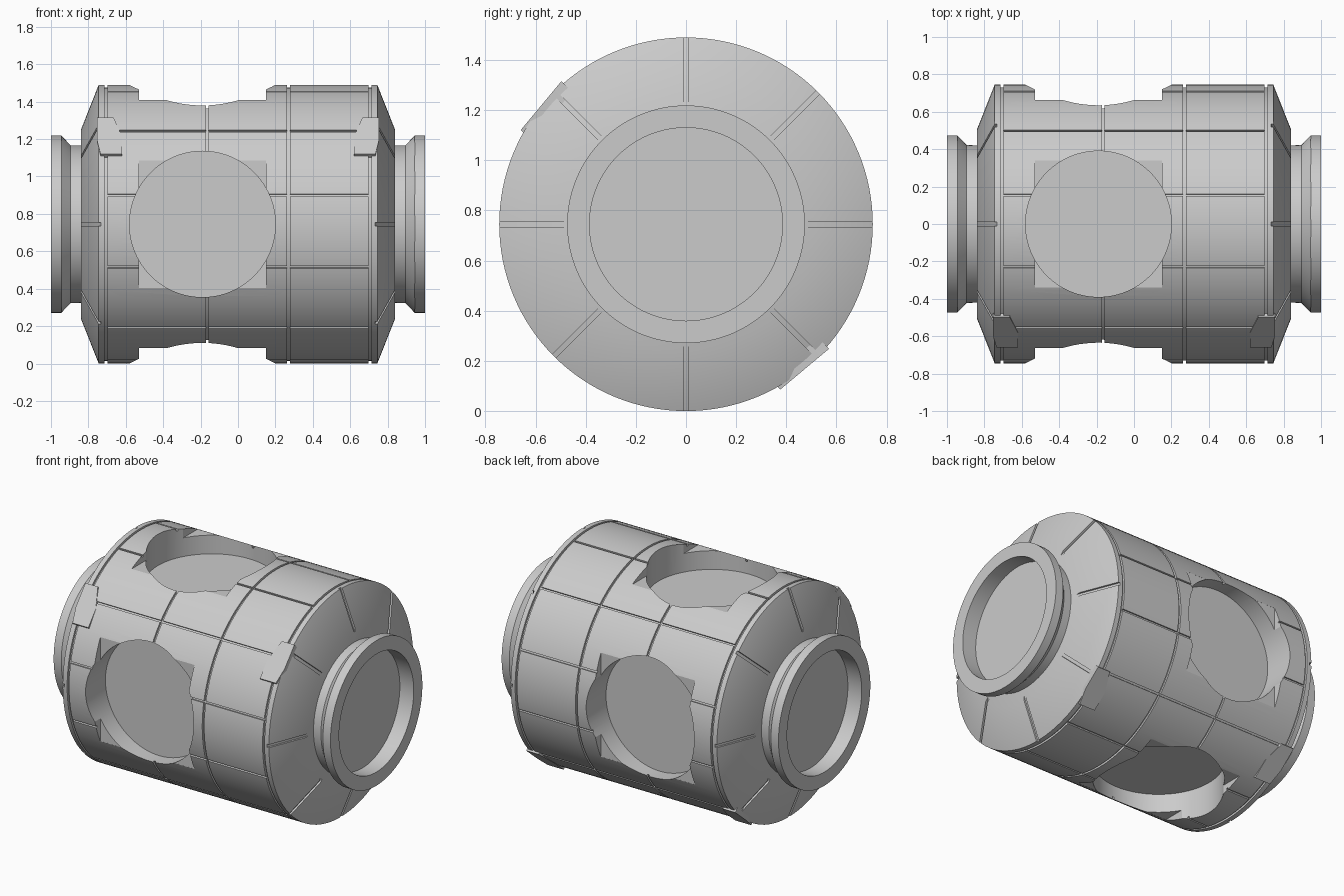
import bpy, bmesh, math
from mathutils import Matrix, Vector

if "Cube" in bpy.data.objects:
    bpy.data.objects.remove(bpy.data.objects["Cube"])

AXIS_Z = 0.745      # height of the module's long axis
RADIUS = 0.745
PORT_X = -0.19
LIFT = Matrix.Translation((0, 0, AXIS_Z))

grey = bpy.data.materials.new("hull_grey")
grey.use_nodes = True
grey.diffuse_color = (0.6, 0.6, 0.6, 1)
grey.node_tree.nodes["Principled BSDF"].inputs["Base Color"].default_value = (0.6, 0.6, 0.6, 1)


def finish(bm, name):
    """Turn a bmesh built around the x axis into a named object."""
    bmesh.ops.recalc_face_normals(bm, faces=bm.faces)
    bm.transform(LIFT)
    mesh = bpy.data.meshes.new(name)
    bm.to_mesh(mesh)
    bm.free()
    mesh.materials.append(grey)
    obj = bpy.data.objects.new(name, mesh)
    bpy.context.collection.objects.link(obj)
    return obj


def lathe(name, profile, steps=128):
    """Revolve (x, radius) points around the x axis."""
    bm = bmesh.new()
    verts = [bm.verts.new((x, 0, r)) for x, r in profile]
    edges = [bm.edges.new(pair) for pair in zip(verts, verts[1:])]
    bmesh.ops.spin(bm, geom=verts + edges, cent=(0, 0, 0), axis=(1, 0, 0),
                   angle=math.tau, steps=steps, use_duplicate=False)
    bmesh.ops.remove_doubles(bm, verts=bm.verts, dist=0.0005)
    return finish(bm, name)


def add_box(bm, low, high, matrix):
    low, high = Vector(low), Vector(high)
    place = Matrix.Translation((low + high) / 2) @ Matrix.Diagonal((*(high - low), 1))
    bmesh.ops.create_cube(bm, size=1, matrix=matrix @ place)


def turn(degrees):
    return Matrix.Rotation(math.radians(degrees), 4, 'X')


# Hull: grooved cylinder with a cone at each end
hull_profile = [(-0.84, 0), (-0.84, 0.505), (-0.745, RADIUS)]
for x in (-0.706, -0.165, 0.27, 0.706):
    w, d = 0.007, RADIUS - 0.014
    hull_profile += [(x - w, RADIUS), (x - w, d), (x + w, d), (x + w, RADIUS)]
hull_profile += [(0.745, RADIUS), (0.84, 0.505), (0.84, 0)]
hull = lathe("pressure_hull", hull_profile)

# Cutters: four round ports and their square pockets
ports, pockets = bmesh.new(), bmesh.new()
for k in range(4):
    spot = turn(90 * k)
    bmesh.ops.create_cone(ports, cap_ends=True, segments=96, radius1=0.39, radius2=0.39,
                          depth=0.5, matrix=spot @ Matrix.Translation((PORT_X, 0, 0.79)))
    add_box(pockets, (PORT_X - 0.34, -0.34, 0.662), (PORT_X + 0.34, 0.34, 1), spot)

# Cutters: seams along the barrel and down the cones
seams, cone_seams = bmesh.new(), bmesh.new()
for k in range(12):
    add_box(seams, (-0.7, -0.006, RADIUS - 0.012), (0.7, 0.006, 0.8), turn(30 * k + 18))
slope = math.atan2(0.24, 0.095)
for k in range(8):
    for side in (-1, 1):
        tilt = (turn(45 * k) @ Matrix.Translation((0.7925 * side, 0, 0.625))
                @ Matrix.Rotation(slope * side, 4, 'Y'))
        add_box(cone_seams, (-0.16, -0.01, -0.012), (0.16, 0.01, 0.04), tilt)

cutters = [finish(bm, name) for bm, name in
           ((ports, "port_cutter"), (pockets, "pocket_cutter"),
            (seams, "seam_cutter"), (cone_seams, "cone_seam_cutter"))]
for cutter in cutters:
    cutter.hide_render = True
    mod = hull.modifiers.new(cutter.name, 'BOOLEAN')
    mod.operation = 'DIFFERENCE'
    mod.solver = 'EXACT'
    mod.object = cutter

# Bake the cuts and drop the cutters
graph = bpy.context.evaluated_depsgraph_get()
baked = bpy.data.meshes.new_from_object(hull.evaluated_get(graph))
hull.modifiers.clear()
hull.data = baked
for cutter in cutters:
    bpy.data.objects.remove(cutter)
parts = [hull]

# Docking rings with a recessed hatch
ring_profile = [(0.83, 0.42), (0.895, 0.422), (0.945, 0.474), (1, 0.474),
                (1, 0.385), (0.9, 0.385), (0.9, 0)]
for side, word in ((1, "left"), (-1, "right")):
    parts.append(lathe("docking_ring_" + word, [(x * side, r) for x, r in ring_profile]))

# Mounting brackets: tapered plates on the rim, outline in (x, along the rim)
outline = [(0.755, 0.052), (0.665, 0.052), (0.62, -0.08),
           (0.62, -0.2), (0.735, -0.2), (0.755, -0.1)]


def bracket(name, side, centre, flip):
    bm = bmesh.new()
    rings = []
    for drop in (0, 0.06):
        rings.append([bm.verts.new((x * side, t * flip, 0.75 + 0.09 * t - drop))
                      for x, t in outline])
    bm.faces.new(rings[0])
    bm.faces.new(rings[1])
    for i in range(len(outline)):
        j = (i + 1) % len(outline)
        bm.faces.new((rings[0][i], rings[0][j], rings[1][j], rings[1][i]))
    bm.transform(turn(centre))
    return finish(bm, name)


for side, word in ((1, "left"), (-1, "right")):
    parts.append(bracket("upper_bracket_" + word, side, 45, 1))
    parts.append(bracket("lower_bracket_" + word, side, 225, -1))

# Smooth the curved faces, keep the edges crisp
bpy.ops.object.select_all(action='DESELECT')
for part in parts:
    part.select_set(True)
bpy.context.view_layer.objects.active = hull
bpy.ops.object.shade_smooth_by_angle(angle=math.radians(25))
